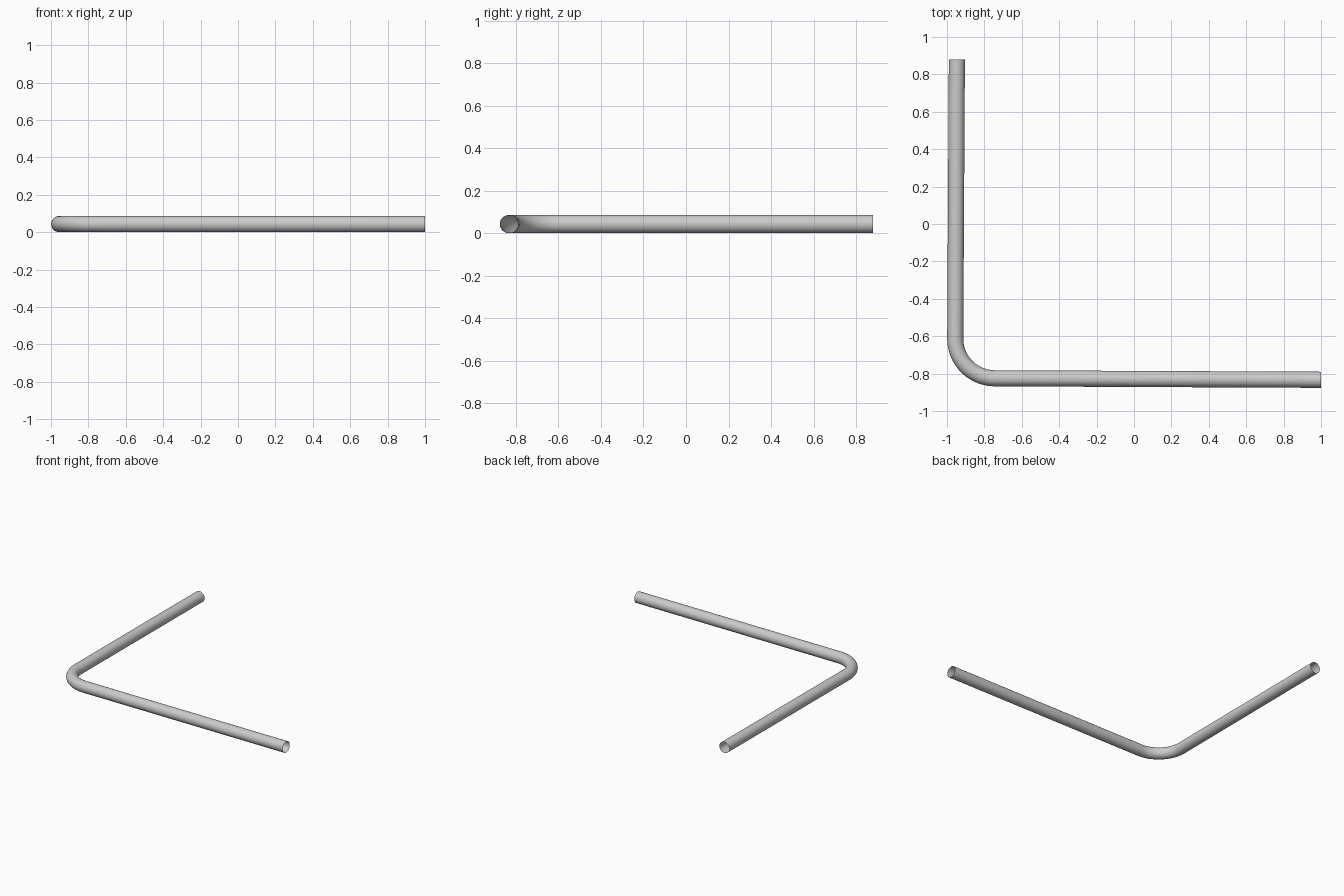
import bpy
import math
from mathutils import Vector

if "Cube" in bpy.data.objects:
    bpy.data.objects.remove(bpy.data.objects["Cube"])

RADIUS = 0.043   # tube radius
BEND = 0.212     # centreline bend radius

# Centreline: back end, corner, right end
back = Vector((-0.947, 0.879, RADIUS))
corner = Vector((-0.957, -0.824, RADIUS))
right = Vector((1.0, -0.833, RADIUS))


def fillet(a, c, b, r, steps):
    """Points of an arc of radius r rounding corner c between a and b."""
    u, v = (a - c).normalized(), (b - c).normalized()
    half = u.angle(v) / 2
    centre = c + (u + v).normalized() * (r / math.sin(half))
    p = c + u * (r / math.tan(half)) - centre
    q = c + v * (r / math.tan(half)) - centre
    sweep = p.angle(q)
    return [centre + (p * math.sin((1 - i / steps) * sweep)
                      + q * math.sin(i / steps * sweep)) / math.sin(sweep)
            for i in range(steps + 1)]


path = [back] + fillet(back, corner, right, BEND, 20) + [right]

# Bent tube with open ends
curve = bpy.data.curves.new("bent_tube", 'CURVE')
curve.dimensions = '3D'
curve.bevel_depth = RADIUS
curve.bevel_resolution = 14
curve.use_fill_caps = False
spline = curve.splines.new('POLY')
spline.points.add(len(path) - 1)
for point, co in zip(spline.points, path):
    point.co = (*co, 1)

tube = bpy.data.objects.new("bent_tube", curve)
bpy.context.collection.objects.link(tube)
bpy.context.view_layer.objects.active = tube
tube.select_set(True)
bpy.ops.object.convert(target='MESH')
bpy.ops.object.shade_smooth_by_angle(angle=math.radians(40))
